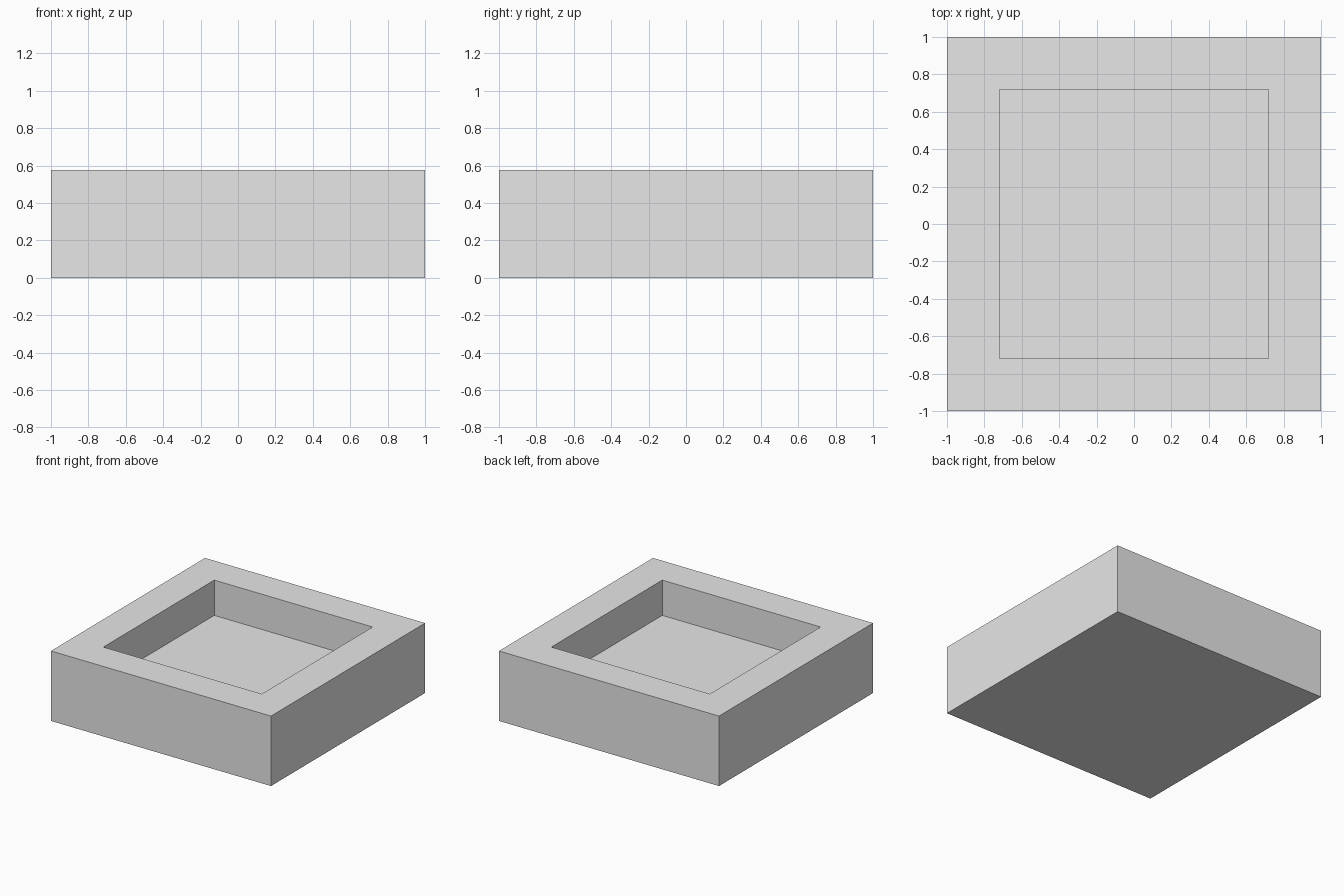
import bpy
import bmesh

if "Cube" in bpy.data.objects:
    bpy.data.objects.remove(bpy.data.objects["Cube"], do_unlink=True)

HEIGHT = 0.575
RIM = 0.28      # width of the flat rim
DEPTH = 0.29    # depth of the recess

# Plain grey material
grey = bpy.data.materials.new("light_grey")
grey.use_nodes = True
colour = (0.8, 0.8, 0.8, 1)
grey.diffuse_color = colour
grey.node_tree.nodes["Principled BSDF"].inputs["Base Color"].default_value = colour

# Square block
bm = bmesh.new()
bmesh.ops.create_cube(bm, size=1)
bmesh.ops.scale(bm, vec=(2, 2, HEIGHT), verts=bm.verts)
bmesh.ops.translate(bm, vec=(0, 0, HEIGHT / 2), verts=bm.verts)

# Inset the top for the rim, then push the middle down for the recess
bm.normal_update()
top = max(bm.faces, key=lambda f: f.calc_center_median().z)
bmesh.ops.inset_region(bm, faces=[top], thickness=RIM, use_even_offset=True)
floor = bmesh.ops.extrude_discrete_faces(bm, faces=[top])["faces"][0]
bmesh.ops.translate(bm, vec=(0, 0, -DEPTH), verts=floor.verts)
bmesh.ops.recalc_face_normals(bm, faces=bm.faces)

mesh = bpy.data.meshes.new("square_tray")
bm.to_mesh(mesh)
bm.free()
mesh.materials.append(grey)
tray = bpy.data.objects.new("square_tray", mesh)
bpy.context.collection.objects.link(tray)
